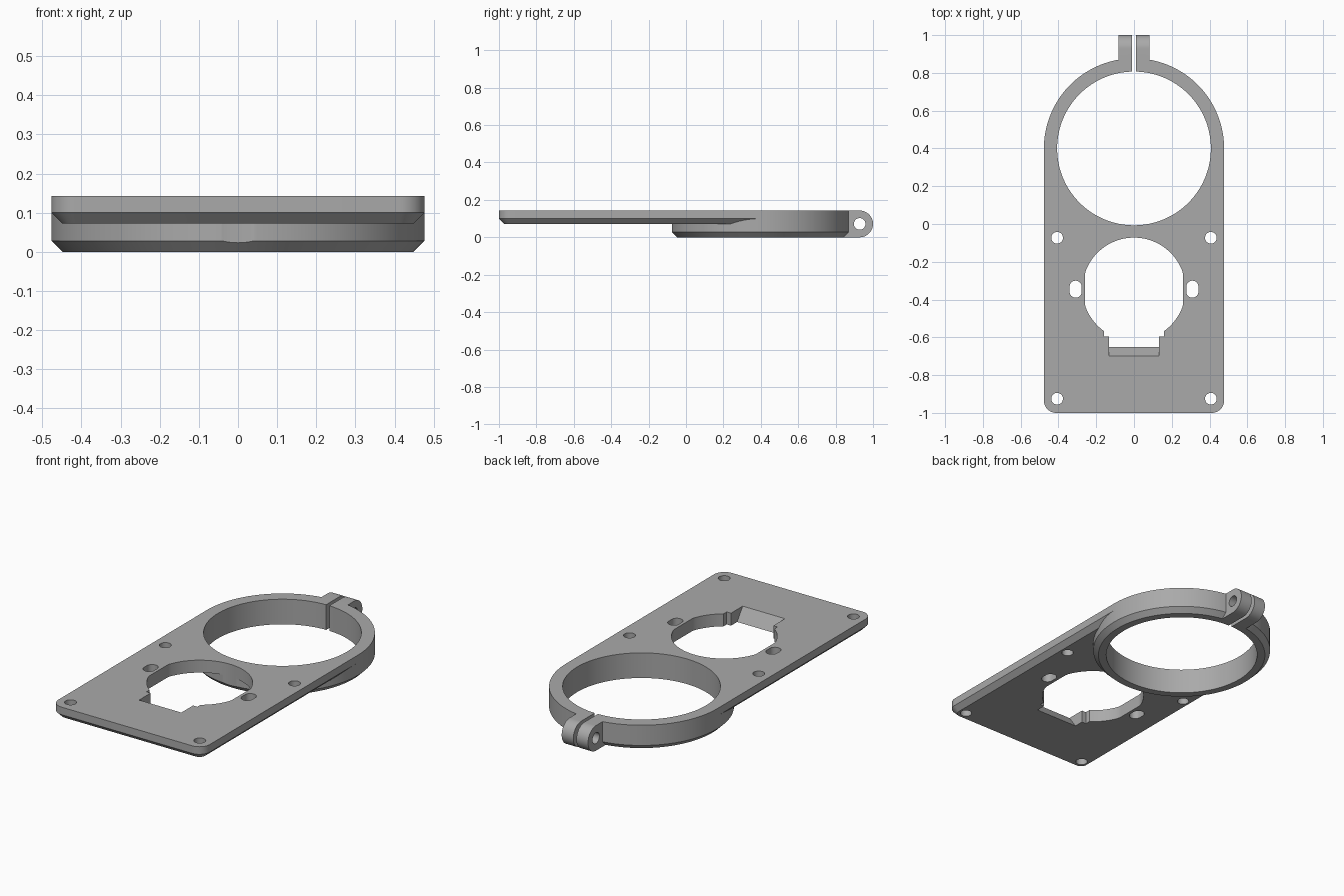
import bpy, bmesh
from math import sin, cos, pi, radians
from mathutils import Vector

cube = bpy.data.objects.get("Cube")
if cube:
    bpy.data.objects.remove(cube, do_unlink=True)

HALF, TOP, PLATE_Z, CHAMFER = 0.477, 0.143, 0.072, 0.028
RING_Y, BORE = 0.4, 0.407

grey = bpy.data.materials.new("plain grey")
grey.use_nodes = True
colour = (0.4, 0.4, 0.4, 1)
grey.diffuse_color = colour
grey.node_tree.nodes["Principled BSDF"].inputs["Base Color"].default_value = colour


def arc(cx, cy, r, start=0, end=360, n=128):
    """Points on an arc; a full circle drops its repeated last point."""
    count = n if end - start == 360 else n + 1
    angles = [radians(start + (end - start) * i / n) for i in range(count)]
    return [(cx + r * cos(a), cy + r * sin(a)) for a in angles]


def rect(x0, x1, y0, y1):
    return [(x0, y0), (x1, y0), (x1, y1), (x0, y1)]


def loft(name, sections, along_x=False):
    """Closed solid through matching outlines, each given with its level."""
    bm = bmesh.new()
    loops = []
    for outline, h in sections:
        loops.append([bm.verts.new((h, a, b) if along_x else (a, b, h)) for a, b in outline])
    n = len(loops[0])
    for low, high in zip(loops, loops[1:]):
        for i in range(n):
            j = (i + 1) % n
            bm.faces.new((low[i], low[j], high[j], high[i]))
    bm.faces.new(loops[0][::-1])
    bm.faces.new(loops[-1])
    bmesh.ops.recalc_face_normals(bm, faces=bm.faces)
    mesh = bpy.data.meshes.new(name)
    bm.to_mesh(mesh)
    bm.free()
    obj = bpy.data.objects.new(name, mesh)
    mesh.materials.append(grey)
    bpy.context.collection.objects.link(obj)
    return obj


def combine(target, tool, operation):
    mod = target.modifiers.new(tool.name, "BOOLEAN")
    mod.operation, mod.object, mod.solver = operation, tool, "EXACT"
    bpy.context.view_layer.objects.active = target
    bpy.ops.object.modifier_apply(modifier=mod.name)
    bpy.data.objects.remove(tool, do_unlink=True)


def cut(outline, low=-0.1, high=0.3, along_x=False):
    combine(body, loft("cutter", [(outline, low), (outline, high)], along_x), "DIFFERENCE")


def plate_outline(inset):
    """Straight back edge, rounded front corners."""
    r, w = 0.065, HALF - 0.065
    return ([(HALF - inset, RING_Y), (inset - HALF, RING_Y)]
            + arc(-w, r - 1, r - inset, 180, 270, 12)
            + arc(w, r - 1, r - inset, 270, 359.99, 12))


# Mounting plate with chamfered underside
body = loft("clamp_plate", [(plate_outline(CHAMFER), PLATE_Z),
                            (plate_outline(0), PLATE_Z + CHAMFER),
                            (plate_outline(0), TOP)])

# Deep clamp ring with chamfered underside
combine(body, loft("clamp_ring", [(arc(0, RING_Y, HALF - CHAMFER), 0),
                                  (arc(0, RING_Y, HALF), CHAMFER),
                                  (arc(0, RING_Y, HALF), TOP)]), "UNION")

# Rounded clamp lugs at the back
lug_r = TOP / 2
lug = [(0.83, TOP), (0.83, 0)] + arc(1 - lug_r, lug_r, lug_r, -90, 90, 32)
combine(body, loft("clamp_lugs", [(lug, -0.083), (lug, 0.083)], True), "UNION")

# Ring bore, split and cross bolt hole
cut(arc(0, RING_Y, BORE))
cut(rect(-0.01, 0.01, 0.7, 1.1))
cut(arc(1 - lug_r, lug_r, 0.031, n=32), -0.2, 0.2, True)

# Front opening: a circle with flattened sides and a stepped notch
opening = [(max(-0.259, min(0.259, x)), y) for x, y in arc(0, -0.345, 0.273)]
cut(opening)
cut(rect(-0.16, 0.16, -0.595, -0.45))
ramp = [(-0.5, 0.05), (-0.6345, 0.05), (-0.712, 0.16), (-0.5, 0.16)]
cut(ramp, -0.133, 0.133, True)

# Screw holes and slots on both sides
for side in (-1, 1):
    for y in (-0.073, -0.925):
        cut(arc(side * 0.407, y, 0.031, n=32))
    x = side * 0.309
    cut(arc(x, -0.332, 0.032, 0, 180, 16) + arc(x, -0.358, 0.032, 180, 360 - 0.01, 16))

# Smooth curved walls, sharp edges
bpy.ops.object.select_all(action="DESELECT")
body.select_set(True)
bpy.context.view_layer.objects.active = body
bpy.ops.object.shade_smooth_by_angle(angle=radians(25))
